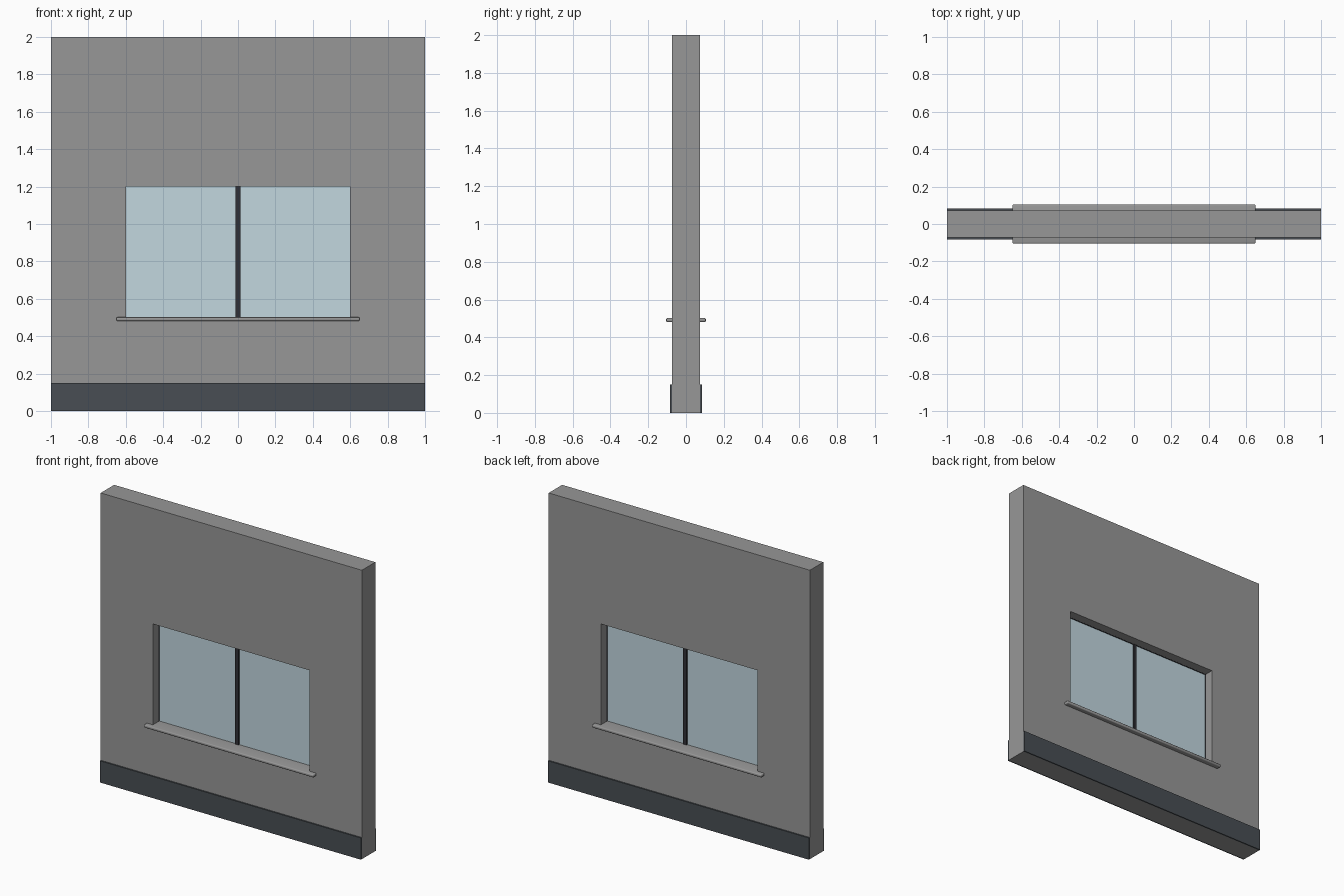
import bpy

if "Cube" in bpy.data.objects:
    bpy.data.objects.remove(bpy.data.objects["Cube"])

def material(name, rgb):
    m = bpy.data.materials.new(name)
    m.diffuse_color = (*rgb, 1)
    m.use_nodes = True
    m.node_tree.nodes["Principled BSDF"].inputs["Base Color"].default_value = m.diffuse_color
    return m

grey = material("wall_grey", (0.31, 0.31, 0.31))
dark = material("dark_trim", (0.066, 0.076, 0.087))
black = material("dark_frame", (0.03, 0.03, 0.037))
pane = material("pale_glass", (0.54, 0.68, 0.74))

def box(name, x, y, z, mat):
    """Axis-aligned box from (min, max) ranges."""
    bpy.ops.mesh.primitive_cube_add(
        size=1, location=[(a + b) / 2 for a, b in (x, y, z)])
    o = bpy.context.object
    o.name = name
    o.scale = [b - a for a, b in (x, y, z)]
    bpy.ops.object.transform_apply(location=False, rotation=False, scale=True)
    o.data.materials.append(mat)
    return o

W, T = 0.6, 0.0735          # half width of opening, half wall thickness
Z0, Z1 = 0.5, 1.2           # opening bottom and top

# wall with a window opening cut through
wall = box("wall", (-1, 1), (-T, T), (0, 2), grey)
cutter = box("opening_cutter", (-W, W), (-0.3, 0.3), (Z0, Z1), grey)
cut = wall.modifiers.new("opening", "BOOLEAN")
cut.object = cutter
cut.solver = "EXACT"
bpy.context.view_layer.objects.active = wall
bpy.ops.object.modifier_apply(modifier=cut.name)
bpy.data.objects.remove(cutter, do_unlink=True)

# baseboards on both faces
for name, s in (("front_baseboard", -1), ("back_baseboard", 1)):
    box(name, (-1, 1), sorted((s * T, s * 0.0835)), (0, 0.15), dark)

# sill running through the wall, with rounded edges
sill = box("window_sill", (-0.65, 0.65), (-0.105, 0.105), (0.481, 0.502), grey)
bev = sill.modifiers.new("round", "BEVEL")
bev.width = 0.007
bev.segments = 3
bpy.ops.object.modifier_apply(modifier=bev.name)
bpy.ops.object.shade_smooth_by_angle()

# glass pane in the middle of the wall
box("glass", (-W, W), (-0.004, 0.004), (Z0, Z1), pane)

# slim frame lining the opening, and central mullion
F, D = 0.0005, (-0.0125, 0.0125)
for name, s in (("left_frame", -1), ("right_frame", 1)):
    box(name, sorted((s * (W - F), s * W)), D, (Z0, Z1), black)
box("top_frame", (-W, W), D, (Z1 - F, Z1), black)
box("mullion", (-0.0125, 0.0125), D, (Z0, Z1), black)
